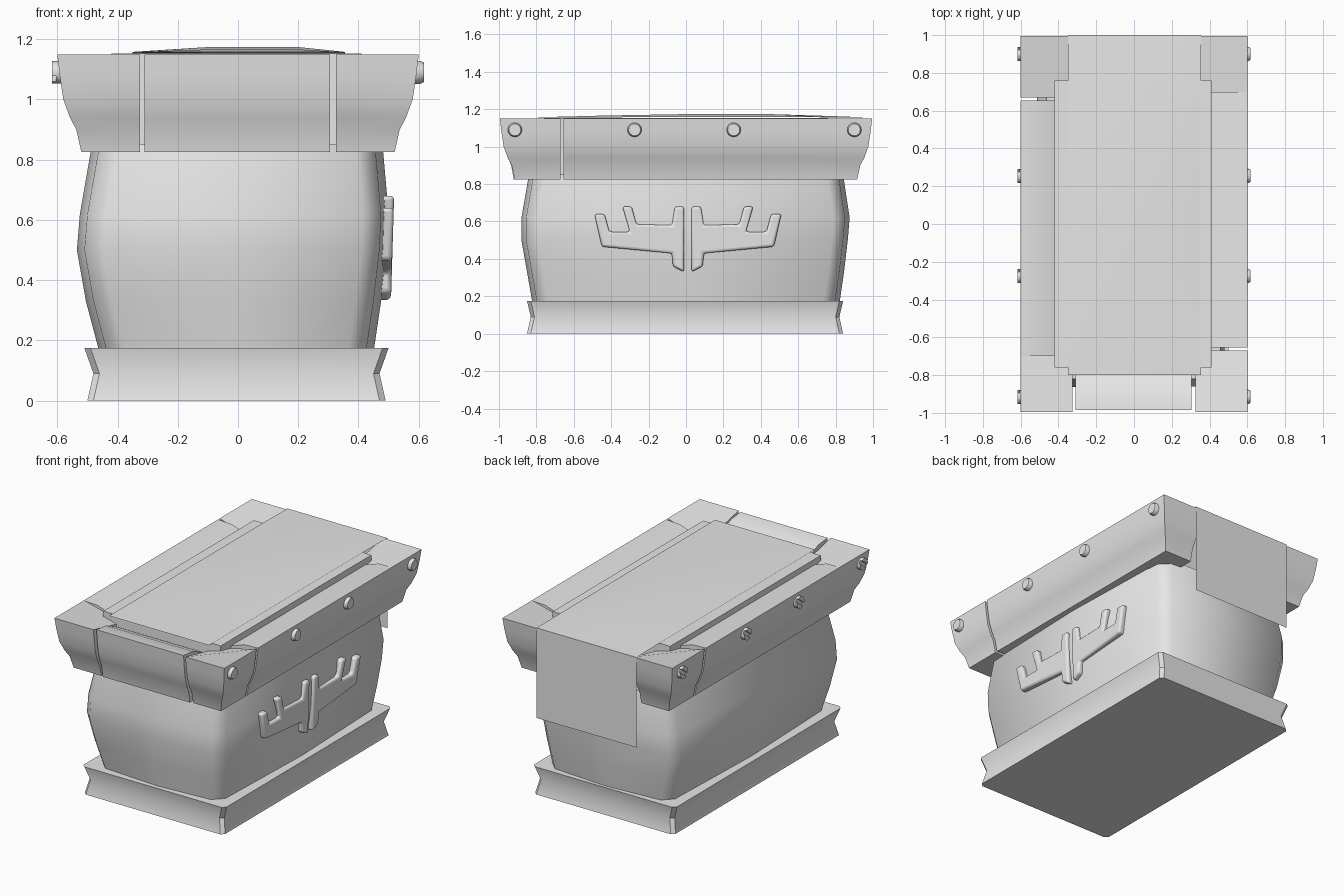
import bpy, math

cube = bpy.data.objects.get("Cube")
if cube:
    bpy.data.objects.remove(cube)

stone = bpy.data.materials.new("grey_stone")
stone.use_nodes = True
GREY = (0.8, 0.8, 0.8, 1)
stone.diffuse_color = GREY
stone.node_tree.nodes["Principled BSDF"].inputs["Base Color"].default_value = GREY


def make(name, verts, faces, angle=40):
    me = bpy.data.meshes.new(name)
    me.from_pydata(verts, [], faces)
    ob = bpy.data.objects.new(name, me)
    bpy.context.collection.objects.link(ob)
    me.materials.append(stone)
    bpy.ops.object.select_all(action='DESELECT')
    ob.select_set(True)
    bpy.context.view_layer.objects.active = ob
    # outward normals, then smooth with sharp edges kept
    bpy.ops.object.mode_set(mode='EDIT')
    bpy.ops.mesh.select_all(action='SELECT')
    bpy.ops.mesh.normals_make_consistent(inside=False)
    bpy.ops.object.mode_set(mode='OBJECT')
    bpy.ops.object.shade_smooth_by_angle(angle=math.radians(angle))
    return ob


def loft(name, rings, angle=40):
    n = len(rings[0])
    verts = [p for r in rings for p in r]
    faces = [(k * n + i, k * n + (i + 1) % n, (k + 1) * n + (i + 1) % n, (k + 1) * n + i)
             for k in range(len(rings) - 1) for i in range(n)]
    faces += [tuple(range(n)), tuple(range(len(verts) - n, len(verts)))]
    return make(name, verts, faces, angle)


def spin(points, half_turn):
    # point-symmetric copy about the vertical axis
    s = -1 if half_turn else 1
    return [(s * x, s * y, z) for x, y, z in points]


def rounded_ring(z, left, right, front, back, cut, bulge):
    # chamfered rectangle with bulged side middles
    l, r, f, b = left + bulge, right - bulge, front + bulge, back - bulge
    return [(x, y, z) for x, y in (
        (l + cut, f), (0, front), (r - cut, f), (r, f + cut), (right, 0), (r, b - cut),
        (r - cut, b), (0, back), (l + cut, b), (l, b - cut), (left, 0), (l, f + cut))]


# plinth with a pinched waist
loft("plinth", [rounded_ring(z, -x, x - 0.01, -y, y - 0.01, 0.02, 0)
                for z, x, y in ((0, 0.5, 0.85), (0.09, 0.48, 0.83), (0.175, 0.51, 0.85))])

# bulging chest body
loft("body", [rounded_ring(*level, 0.06, 0.025) for level in (
    (0.16, -0.46, 0.45, -0.82, 0.82),
    (0.33, -0.505, 0.475, -0.85, 0.845),
    (0.5, -0.535, 0.495, -0.88, 0.865),
    (0.62, -0.525, 0.5, -0.88, 0.875),
    (0.85, -0.485, 0.48, -0.84, 0.84))], 55)

# lid slab
loft("lid_slab", [[(x, y, z) for x, y in ((-0.42, -0.76), (0.41, -0.76), (0.41, 0.76), (-0.42, 0.76))]
                  for z in (0.84, 1.153)])

# outer profile shared by lid rails, corners and the front bar: height, inset
PROFILE = ((0.825, 0.08), (0.9, 0.063), (0.94, 0.042), (1.0, 0.02), (1.08, 0.008), (1.15, 0))

for half_turn, side in ((False, "left"), (True, "right")):
    # long rail, butting into the near corner and merging with the far one
    rings = []
    for y in (-0.655, 0.0, 0.70):
        section = [(0.6 - inset, y, z) for z, inset in PROFILE]
        section += [(0.5, y, 1.145), (0.4, y, 1.11), (0.4, y, 0.835)]
        rings.append(spin(section, half_turn))
    loft("rail_" + side, rings)
    # corner blocks, the top dipping toward the inside
    for end, sy, inner in (("near", -1, 0.67), ("far", 1, 0.69)):
        rings = []
        for z, inset in PROFILE:
            ox, oy = 0.6 - inset, sy * (0.995 - inset)
            dip = 0.07 if z > 1.1 else 0
            rings.append(spin([(0.325, oy, z), (ox, oy, z), (ox, sy * inner, z),
                               (0.325, sy * inner, z - dip)], half_turn))
        loft("corner_%s_%s" % (side, end), rings)

# front bar between the corners
rings = []
for x in (-0.31, 0.305):
    section = [(x, -0.985 + inset * 0.8, z) for z, inset in PROFILE]
    section += [(x, -0.89, 1.14), (x, -0.78, 1.09), (x, -0.78, 0.825)]
    rings.append(section)
loft("front_bar", rings)

# thin cover sheet, gently crowned, hanging down behind
rows = [(-0.8, 1.157, 0), (-0.45, 1.157, 0.009), (0, 1.158, 0.016), (0.45, 1.158, 0.016),
        (0.8, 1.157, 0.006), (1.0, 1.155, 0), (1.0, 0.58, 0)]
verts = [(x, y, z + (rise if abs(x) < 0.3 else 0))
         for y, z, rise in rows for x in (-0.35, -0.1, 0.2, 0.355)]
faces = [(4 * r + c, 4 * r + c + 1, 4 * r + c + 5, 4 * r + c + 4)
         for r in range(len(rows) - 1) for c in range(3)]
make("cover_sheet", verts, faces)


# bolts along both rails
def disc(x, y, radius, start, sweep, count):
    return [(x, y + radius * math.cos(start + sweep * i / count),
             1.09 + radius * math.sin(start + sweep * i / count)) for i in range(count)]


for side in (-1, 1):
    for i, y in enumerate((-0.915, -0.275, 0.255, 0.9)):
        name = "bolt_%s_%d" % ("left" if side > 0 else "right", i + 1)
        depth = ((0.57, 0.038), (0.605, 0.038), (0.617, 0.032))
        if side > 0:
            loft(name, [disc(x, y, r, 0, math.tau, 16) for x, r in depth])
            continue
        # slotted head: a shaft with two half discs
        loft(name + "_shaft", [disc(-x, y, 0.037, 0, math.tau, 16) for x in (0.57, 0.605)])
        for start in (0.95, 0.95 + math.pi):
            loft(name + "_half", [disc(-x, y, 0.037, start, math.pi - 0.3, 9)
                                  for x in (0.6, 0.618)])

# branching emblem, two mirrored halves on one side
OUTLINE = ((0.02, 0.33), (0.08, 0.36), (0.085, 0.43), (0.46, 0.465), (0.5, 0.64), (0.445, 0.64),
           (0.42, 0.545), (0.31, 0.545), (0.35, 0.68), (0.3, 0.68), (0.275, 0.585),
           (0.085, 0.58), (0.07, 0.68), (0.02, 0.68))
for s, side in ((-1, "front"), (1, "back")):
    rings = [[(x + 0.03 * (z - 0.5), s * y + 0.01, z) for y, z in OUTLINE] for x in (0.45, 0.513)]
    emblem = loft("emblem_" + side, rings)
    bevel = emblem.modifiers.new("round", 'BEVEL')
    bevel.width = 0.014
    bevel.segments = 3
    bevel.limit_method = 'ANGLE'
